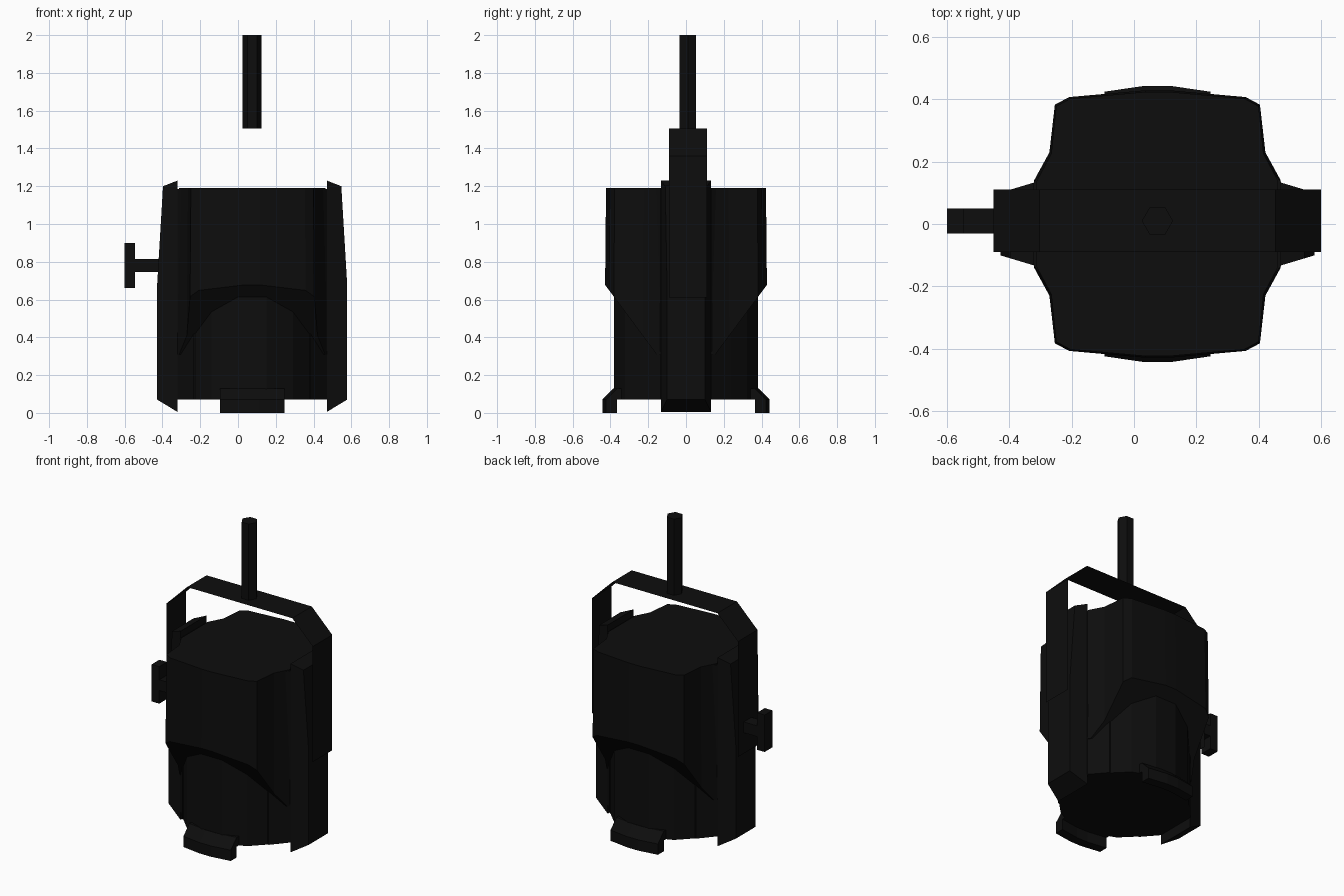
import bpy, bmesh, math
from mathutils import Vector

if "Cube" in bpy.data.objects:
    bpy.data.objects.remove(bpy.data.objects["Cube"])

CX = 0.075   # lamp axis
YY = 0.01    # yoke, pole and knob plane

black = bpy.data.materials.new("black metal")
black.diffuse_color = (0.004, 0.004, 0.004, 1)
black.use_nodes = True
black.node_tree.nodes["Principled BSDF"].inputs["Base Color"].default_value = black.diffuse_color


def finish(name, bm):
    bmesh.ops.recalc_face_normals(bm, faces=bm.faces)
    me = bpy.data.meshes.new(name)
    bm.to_mesh(me)
    bm.free()
    me.materials.append(black)
    ob = bpy.data.objects.new(name, me)
    bpy.context.collection.objects.link(ob)
    return ob


def loft(rings):
    """Closed solid through a row of equal-sized rings."""
    bm = bmesh.new()
    vs = [[bm.verts.new(p) for p in r] for r in rings]
    n = len(vs[0])
    for a, b in zip(vs, vs[1:]):
        for i in range(n):
            j = (i + 1) % n
            bm.faces.new((a[i], a[j], b[j], b[i]))
    bm.faces.new(vs[0])
    bm.faces.new(vs[-1])
    return bm


def prism(outline, z0, z1, top=1.0):
    return loft([[(CX + x * s, y * s, z) for x, y in outline]
                 for z, s in ((z0, 1.0), (z1, top))])


def four_way(quarter):
    """Mirror a quarter outline (from +x towards +y) into a full loop."""
    half = quarter + [(-x, y) for x, y in reversed(quarter)]
    return half + [(-x, -y) for x, y in half]


def circle(r, n, start=0.0):
    return [(r * math.cos(start + math.tau * i / n),
             r * math.sin(start + math.tau * i / n)) for i in range(n)]


def box(name, lo, hi):
    return finish(name, loft([[(lo[0], lo[1], z), (hi[0], lo[1], z),
                               (hi[0], hi[1], z), (lo[0], hi[1], z)]
                              for z in (lo[2], hi[2])]))


# Lower barrel and the side spines that join it to the fins
finish("barrel", prism(circle(0.388, 16, math.pi / 16), 0.07, 1.0))
finish("side_spine", prism(four_way([(0.396, 0.135), (0.31, 0.235)]), 0.07, 1.185))

# Upper housing, undercut front and back by sloping planes
bm = prism(four_way([(0.395, 0.14), (0.347, 0.23), (0.331, 0.385),
                     (0.285, 0.41), (0.04, 0.432)]), 0.31, 1.19, 0.98)
for s in (-1, 1):
    geom = bm.verts[:] + bm.edges[:] + bm.faces[:]
    cut = bmesh.ops.bisect_plane(bm, geom=geom, dist=1e-5,
                                 plane_co=Vector((0, s * 0.43, 0.68)),
                                 plane_no=Vector((0, s * 1.35, -1)).normalized(),
                                 clear_outer=True)
    edges = [e for e in cut["geom_cut"] if isinstance(e, bmesh.types.BMEdge)]
    bmesh.ops.holes_fill(bm, edges=edges)
finish("upper_housing", bm)

# Side fins: front profile with the outer edge narrower than the root
fin = [(0.395, 0.005), (0.503, 0.07), (0.503, 0.68), (0.472, 1.20), (0.395, 1.23)]
for name, s in (("left_fin", -1), ("right_fin", 1)):
    finish(name, loft([[(CX + s * x, side * (0.133 - 0.3 * (x - 0.395)), z)
                        for x, z in fin] for side in (-1, 1)]))

# Colour frame clips at the front and back of the mouth
for name, s in (("front_clip", -1), ("back_clip", 1)):
    rings = []
    for x, y in ((-0.17, 0.424), (-0.04, 0.443), (0.04, 0.443), (0.17, 0.424)):
        rings.append([(CX + x, s * (y + dy), z) for dy, z in
                      ((0, 0), (0, 0.07), (-0.06, 0.13), (-0.10, 0.13),
                       (-0.10, 0.07), (-0.06, 0.07), (-0.06, 0))])
    finish(name, loft(rings))

# Yoke: bent sheet strap over the lamp
strap = [(-0.525, 0.61), (-0.525, 1.36), (-0.378, 1.505),
         (0.378, 1.505), (0.525, 1.36), (0.525, 0.61)]
bm = bmesh.new()
pairs = [[bm.verts.new((CX + x, YY + y, z)) for y in (-0.1, 0.1)] for x, z in strap]
for a, b in zip(pairs, pairs[1:]):
    bm.faces.new((a[0], a[1], b[1], b[0]))
finish("yoke", bm)

# Hanging pole
finish("pole", prism([(x, y + YY) for x, y in circle(0.05, 6)], 1.505, 2.0))

# Tilt lock knob
box("knob_shaft", (-0.55, YY - 0.04, 0.745), (-0.42, YY + 0.04, 0.815))
box("knob_head", (-0.60, YY - 0.04, 0.66), (-0.545, YY + 0.04, 0.90))
